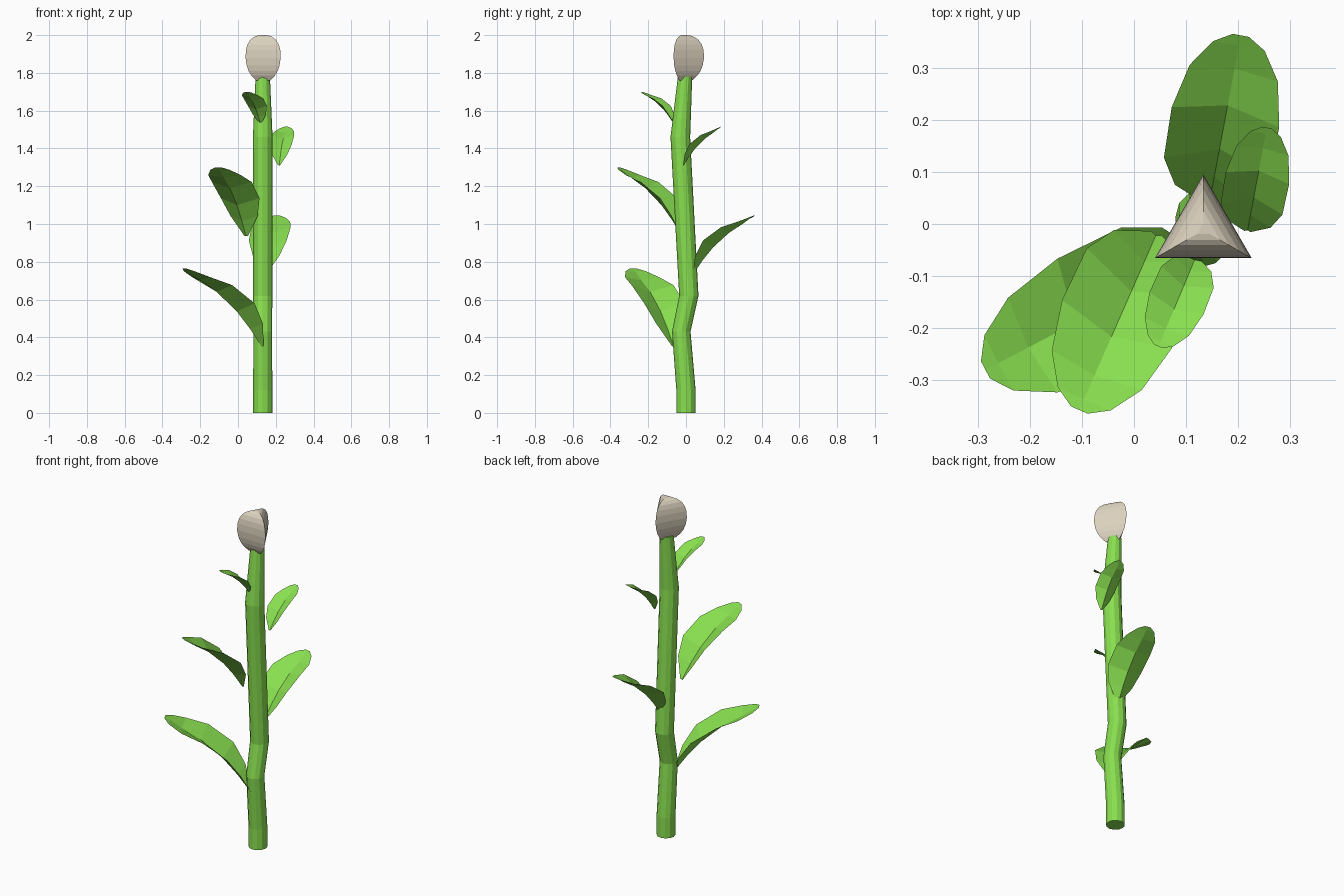
import bpy, math
from mathutils import Vector

if "Cube" in bpy.data.objects:
    bpy.data.objects.remove(bpy.data.objects["Cube"])


def material(name, rgb):
    m = bpy.data.materials.new(name)
    m.diffuse_color = (*rgb, 1)
    m.use_nodes = True
    m.node_tree.nodes["Principled BSDF"].inputs["Base Color"].default_value = m.diffuse_color
    return m


GREEN = material("leaf_green", (0.25, 0.74, 0.08))
CREAM = material("bud_cream", (0.72, 0.65, 0.52))


def add_mesh(name, verts, faces, mat):
    me = bpy.data.meshes.new(name)
    me.from_pydata(verts, [], faces)
    me.materials.append(mat)
    me.update()
    ob = bpy.data.objects.new(name, me)
    bpy.context.collection.objects.link(ob)
    return ob


def loft(name, rings, sides, mat, phase=0.0):
    """Closed tube through horizontal rings (x, y, z, radius)."""
    verts, faces = [], []
    for x, y, z, r in rings:
        for i in range(sides):
            a = phase + 2 * math.pi * i / sides
            verts.append((x + r * math.cos(a), y + r * math.sin(a), z))
    for k in range(len(rings) - 1):
        for i in range(sides):
            j = (i + 1) % sides
            faces.append((k * sides + i, k * sides + j,
                          (k + 1) * sides + j, (k + 1) * sides + i))
    faces.append(tuple(reversed(range(sides))))
    top = (len(rings) - 1) * sides
    faces.append(tuple(range(top, top + sides)))
    return add_mesh(name, verts, faces, mat)


# Leaf stations as fractions: distance outward, height, half width, fold
STATIONS = [(0, 0, .1, .45), (.15, .23, .68, .5), (.32, .45, .97, .5),
            (.58, .70, 1, .36), (.8, .85, .82, .18), (.94, .96, .48, .04),
            (1, 1, .15, 0)]


def leaf(name, base, tip, width):
    """Arched leaf folded upward in a V along its midrib."""
    base, tip = Vector(base), Vector(tip)
    span = tip - base
    side = Vector((-span.y, span.x, 0)).normalized()
    mids = [base + Vector((span.x * s[0], span.y * s[0], span.z * s[1]))
            for s in STATIONS]
    verts, faces = [], []
    last = len(mids) - 1
    for k, mid in enumerate(mids):
        tangent = (mids[min(k + 1, last)] - mids[max(k - 1, 0)]).normalized()
        normal = tangent.cross(side).normalized()
        w = width * STATIONS[k][2]
        up = normal * w * STATIONS[k][3]
        verts += [mid + side * w + up, mid, mid - side * w + up]
    for k in range(last):
        for c in (0, 1):
            a = k * 3 + c
            faces.append((a, a + 1, a + 4, a + 3))
    return add_mesh(name, verts, faces, GREEN)


# Stem: faceted tube with gentle bends
loft("stem", [(.131, y, z, r) for y, z, r in [
    (0, 0, .051), (0, .12, .051), (-.025, .43, .049), (.015, .62, .051),
    (-.03, 1.46, .052), (-.005, 1.78, .038)]], 12, GREEN)

# Bud: rounded three-sided form, half width against height
BUD = [(1.753, .02), (1.762, .040), (1.785, .062), (1.81, .077), (1.84, .087),
       (1.88, .093), (1.92, .091), (1.95, .083), (1.975, .068), (1.99, .049),
       (1.997, .032), (2.0, .012)]
loft("bud", [(.133, -.012, z, w / math.cos(math.pi / 6)) for z, w in BUD],
     3, CREAM, math.pi / 2)

# Leaves, from the bottom up
leaf("leaf_1", (.125, -.065, .35), (-.285, -.28, .765), .125)
leaf("leaf_2", (.145, .042, .74), (.205, .362, 1.045), .105)
leaf("leaf_3", (.042, -.022, .935), (-.105, -.357, 1.3), .115)
leaf("leaf_4", (.218, -.012, 1.31), (.255, .185, 1.515), .062)
leaf("leaf_5", (.118, -.065, 1.53), (.047, -.235, 1.7), .056)
